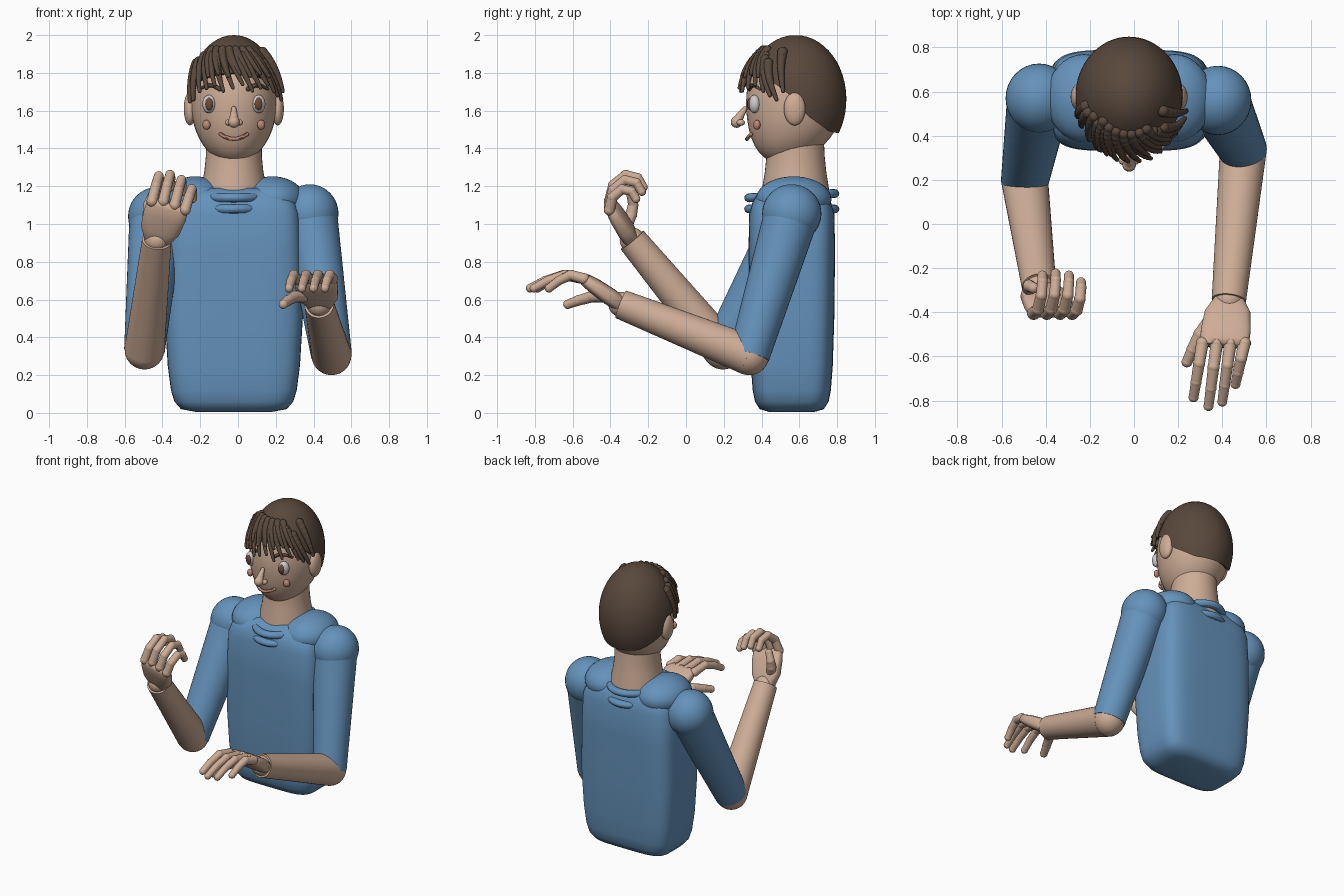
import bpy, bmesh, math
from mathutils import Vector as V, Matrix

if "Cube" in bpy.data.objects:
    bpy.data.objects.remove(bpy.data.objects["Cube"])

def material(name, rgb):
    m = bpy.data.materials.new(name)
    m.diffuse_color = (*rgb, 1)
    m.use_nodes = True
    m.node_tree.nodes["Principled BSDF"].inputs["Base Color"].default_value = m.diffuse_color
    return m

SKIN = material("skin", (.62, .42, .31))
BLUE = material("shirt", (.13, .29, .5))
HAIR = material("hair", (.1, .065, .045))
WHITE = material("eye_white", (.75, .75, .75))
BROWN = material("brown", (.16, .07, .04))
BLUSH = material("blush", (.5, .25, .18))
CX = -.022  # the body axis sits slightly off the origin

def finish(name, bm, mat, angle=45):
    bmesh.ops.recalc_face_normals(bm, faces=bm.faces)
    me = bpy.data.meshes.new(name)
    bm.to_mesh(me)
    bm.free()
    me.materials.append(mat)
    ob = bpy.data.objects.new(name, me)
    bpy.context.collection.objects.link(ob)
    bpy.ops.object.select_all(action='DESELECT')
    ob.select_set(True)
    bpy.context.view_layer.objects.active = ob
    bpy.ops.object.shade_smooth_by_angle(angle=math.radians(angle))
    return ob

def ring(c, u, v, e=2, n=40):
    """Superellipse section about c spanned by u and v."""
    c, u, v = V(c), V(u), V(v)
    f = lambda s: math.copysign(abs(s) ** (2 / e), s)
    return [c + u * f(math.cos(a)) + v * f(math.sin(a))
            for a in (2 * math.pi * i / n for i in range(n))]

def loft(name, rings, mat, angle=45):
    bm = bmesh.new()
    rows = [[bm.verts.new(p) for p in r] for r in rings]
    n = len(rows[0])
    for a, b in zip(rows, rows[1:]):
        for i in range(n):
            j = (i + 1) % n
            bm.faces.new((a[i], a[j], b[j], b[i]))
    bm.faces.new(rows[0])
    bm.faces.new(rows[-1])
    return finish(name, bm, mat, angle)

def ball(name, loc, size, mat, rot=0):
    bm = bmesh.new()
    bmesh.ops.create_uvsphere(bm, u_segments=32, v_segments=20, radius=1,
                              matrix=Matrix.Translation(loc) @ Matrix.Rotation(rot, 4, 'Z') @ Matrix.Diagonal((*size, 1)))
    return finish(name, bm, mat)

def limb(name, p, q, r0, r1, mat):
    """Tapered round bar with flat ends."""
    p, q = V(p), V(q)
    u = (q - p).orthogonal().normalized()
    v = (q - p).normalized().cross(u)
    return loft(name, [ring(p, u * r0, v * r0), ring(q, u * r1, v * r1)], mat)

def chain(name, pts, r0, r1, mat, seg=14):
    """Jointed digit or lock: tapered links with a bead at every joint."""
    bm = bmesh.new()
    pts = [V(p) for p in pts]
    rad = [r0 + (r1 - r0) * i / (len(pts) - 1) for i in range(len(pts))]
    for p, r in zip(pts, rad):
        bmesh.ops.create_uvsphere(bm, u_segments=seg, v_segments=8, radius=r * 1.04, matrix=Matrix.Translation(p))
    for p, q, a, b in zip(pts, pts[1:], rad, rad[1:]):
        m = Matrix.Translation((p + q) / 2) @ (q - p).to_track_quat('Z', 'Y').to_matrix().to_4x4()
        bmesh.ops.create_cone(bm, cap_ends=True, segments=seg, radius1=a, radius2=b, depth=(q - p).length, matrix=m)
    return finish(name, bm, mat)

# torso: soft box
loft("torso", [ring((CX, .56, z), (hx, 0, 0), (0, hy, 0), 4.5, 64) for z, hx, hy in (
    (0.005, .2, .12), (.02, .28, .17), (.06, .315, .195), (.12, .333, .207), (.25, .35, .217), (.5, .365, .225),
    (.85, .36, .229), (1.05, .35, .226), (1.11, .33, .21), (1.16, .29, .185), (1.19, .2, .14))], BLUE, 60)
for s, n in ((-1, "right"), (1, "left")):
    ball(n + "_shoulder_slope", (CX + s * .205, .57, 1.13), (.17, .2, .122), BLUE)

# neck and collar rings
loft("neck", [ring((CX, .58, z), (a, 0, 0), (0, b, 0)) for z, a, b in (
    (1.1, .19, .185), (1.2, .172, .175), (1.28, .156, .162), (1.36, .148, .154), (1.45, .148, .15))], SKIN)
for i, (z, tilt) in enumerate(((1.15, .05), (1.08, 0))):
    bpy.ops.mesh.primitive_torus_add(major_radius=.2, minor_radius=.025, major_segments=48, minor_segments=12,
                                     location=(CX, .56, z), rotation=(tilt, 0, 0))
    o = bpy.context.object
    o.name = "collar_ring_%d" % i
    o.scale = (.85, 1.12, .95)
    o.data.materials.append(BLUE)
    bpy.ops.object.shade_smooth_by_angle()

# head: egg with the chin carried forward
skull = ball("head", (0, 0, 0), (.228, .257, .325), SKIN)
for v in skull.data.vertices:
    if v.co.z < 0:
        v.co.y -= .1 * (v.co.z / .325) ** 2 * .6
    v.co += V((CX, .575, 1.645))

# hair cap: shell from the crown to a hairline that drops towards the nape
HC, HR = V((CX, .58, 1.66)), V((.243, .269, .34))
LINE = ((-1, 1.8), (-.45, 1.75), (-.1, 1.68), (.25, 1.57), (.75, 1.49), (1.01, 1.48))

def hairline(d):
    for (a, za), (b, zb) in zip(LINE, LINE[1:]):
        if d <= b:
            return za + (zb - za) * (d - a) / (b - a)

def on_hair(az, th, k=1):
    return HC + V((HR.x * math.sin(th) * math.cos(az), HR.y * math.sin(th) * math.sin(az), HR.z * math.cos(th))) * k

def cap_ring(t, k=1):
    out = []
    for i in range(64):
        az = 2 * math.pi * i / 64
        th = math.acos((hairline(math.sin(az)) - HC.z) / HR.z)
        out.append(on_hair(az, th * t, k))
    return out
loft("hair_cap", [cap_ring(t / 18) for t in range(1, 19)] + [cap_ring(1, .88)], HAIR)

# fringe and side locks
def lock(name, a0, a1, z0, z1, k0, k1, r=.024):
    pts = []
    for i in range(8):
        t = i / 7
        th = math.acos((z0 + (z1 - z0) * t - HC.z) / HR.z)
        pts.append(on_hair(math.radians(a0 + (a1 - a0) * t), th, k0 + (k1 - k0) * t))
    chain(name, pts, r, r * .4, HAIR, 10)
for i in range(10):
    a = -152 + i * 11
    mid = 1 - abs(a + 92) / 60
    lock("fringe_lock_%d" % i, a, a + 17, 1.89, 1.70 + .015 * (i % 3), 1.0, 1.06 + .08 * mid)
for i in range(7):
    a = -138 + i * 13
    lock("fringe_top_lock_%d" % i, a, a + 16, 1.92, 1.77 + .012 * (i % 2), 1.0, 1.12)
for i, (a0, a1, z0, z1, k) in enumerate(((-50, -28, 1.87, 1.68, 1.08), (-40, -20, 1.85, 1.66, 1.1),
                                         (-22, -13, 1.91, 1.70, 1.1), (-160, -150, 1.86, 1.66, 1.02),
                                         (-168, -160, 1.85, 1.65, 1.02))):
    lock("side_lock_%d" % i, a0, a1, z0, z1, 1.0, k, .027)

# face
for s, n in ((-1, "right"), (1, "left")):
    ball(n + "_ear", (CX + s * .232, .575, 1.61), (.033, .057, .088), SKIN)
    ball(n + "_eye", (CX + s * .132, .362, 1.635), (.036, .03, .048), WHITE, s * .45)
    ball(n + "_iris", (CX + s * .132, .342, 1.635), (.023, .016, .034), BROWN, s * .45)
    ball(n + "_cheek", (CX + s * .145, .375, 1.525), (.022, .018, .026), BLUSH, s * .5)
    ball(n + "_nostril", (CX + s * .028, .29, 1.537), (.02, .022, .017), SKIN)
    chain(n + "_brow", [(CX + s * x, y, z) for x, y, z in (
        (.075, .338, 1.715), (.11, .345, 1.733), (.145, .362, 1.733), (.18, .39, 1.715))], .012, .008, HAIR, 8)
chain("nose_bridge", [(CX, .312, 1.61), (CX, .285, 1.57), (CX, .268, 1.54)], .013, .03, SKIN)
chain("mouth", [(CX + .07 * t, .322 + .022 * t * t, 1.45 + .025 * t * t) for t in (-1, -.66, -.33, 0, .33, .66, 1)],
      .01, .01, BLUSH, 8)

# arms: shoulder ball, sleeve, forearm, wrist, palm, digits
def arm(side, shoulder, elbow, wrist, knuckle, across, digits, thumb):
    sh, el, wr, kn, u = map(V, (shoulder, elbow, wrist, knuckle, across))
    ball(side + "_shoulder", sh, (.152, .157, .155), BLUE)
    limb(side + "_sleeve", sh, el, .145, .108, BLUE)
    ball(side + "_elbow", el, (.105,) * 3, SKIN)
    limb(side + "_forearm", el, wr, .106, .078, SKIN)
    ball(side + "_wrist", wr, (.066,) * 3, SKIN)
    d = kn - wr
    w = d.cross(u).normalized()
    loft(side + "_palm", [ring(wr + d * t, u * a, w * b, 3) for t, a, b in (
        (-.08, .45, .03), (.0, .6, .042), (.3, .92, .046), (.7, 1, .042), (.96, .98, .034), (1.06, .85, .02))], SKIN, 60)
    for i, pts in enumerate(digits):
        chain("%s_finger_%d" % (side, i), pts, .029, .022, SKIN)
    chain(side + "_thumb", thumb, .034, .024, SKIN)

# reaching arm: fingers spread level
flat = []
for x0, x1, y1 in ((.31, .27, -.785), (.375, .338, -.825), (.437, .4, -.805), (.5, .46, -.725)):
    flat.append([(x0 + (x1 - x0) * t, -.54 + (y1 + .54) * t, z)
                 for t, z in ((0, .71), (.38, .73), (.72, .7), (1, .66))])
arm("left", (.38, .56, 1.055), (.495, .335, .305), (.43, -.345, .575), (.41, -.54, .71), (.113, -.005, 0),
    flat, [(.36, -.42, .62), (.3, -.5, .615), (.265, -.57, .595), (.24, -.625, .575)])

# raised arm: fingers curled towards the body
curl = []
for i, (x, z, k) in enumerate(((-.455, 1.12, .95), (-.395, 1.12, 1), (-.335, 1.1, .95), (-.28, 1.075, .78))):
    curl.append([(x + dx, -.405 + dy * k, z + dz * k) for dx, dy, dz in (
        (0, 0, 0), (.02, .02, .085), (.035, .085, .14), (.04, .15, .125), (.04, .18, .075))])
arm("right", (-.43, .57, 1.04), (-.495, .195, .335), (-.43, -.285, .915), (-.37, -.4, 1.1), (.11, 0, -.03),
    curl, [(-.45, -.32, .98), (-.475, -.29, 1.05), (-.475, -.28, 1.1), (-.455, -.29, 1.15)])
